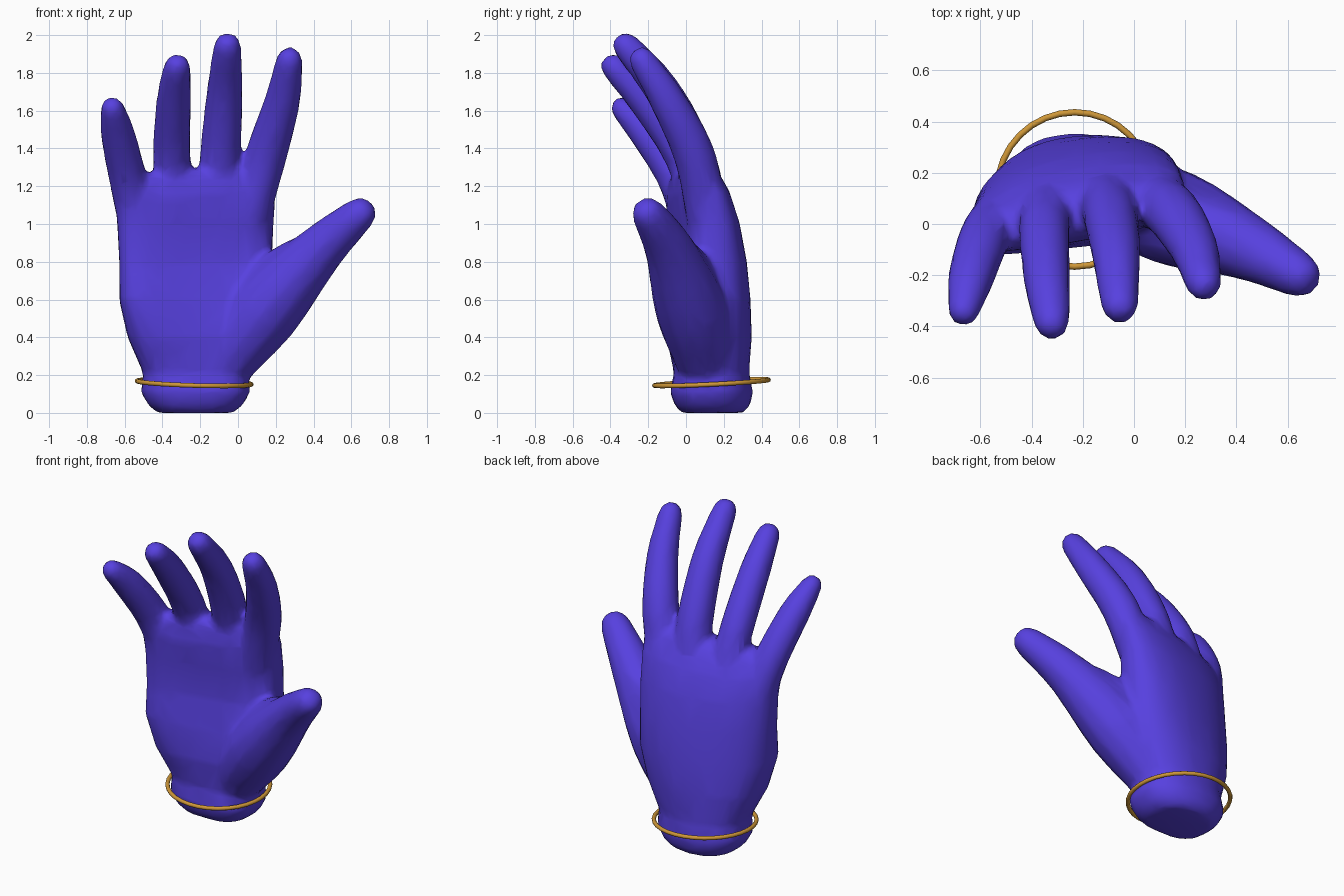
import bpy, bmesh, math
from mathutils import Vector, Euler

if "Cube" in bpy.data.objects:
    bpy.data.objects.remove(bpy.data.objects["Cube"])


def material(name, rgb):
    m = bpy.data.materials.new(name)
    m.diffuse_color = (*rgb, 1)
    m.use_nodes = True
    m.node_tree.nodes["Principled BSDF"].inputs["Base Color"].default_value = m.diffuse_color
    return m


purple = material("violet skin", (0.095, 0.052, 0.74))
gold = material("gold", (0.62, 0.31, 0.04))
TAU = 2 * math.pi


def loft(bm, rings):
    """Skin a list of closed rings and cap both ends."""
    vs = [[bm.verts.new(p) for p in r] for r in rings]
    n = len(vs[0])
    for a, b in zip(vs, vs[1:]):
        for i in range(n):
            j = (i + 1) % n
            bm.faces.new((a[i], a[j], b[j], b[i]))
    bm.faces.new(vs[0][::-1])
    bm.faces.new(vs[-1])


def smooth_path(pts, steps=3):
    """Smooth curve through (x, y, z, radius) points."""
    p = [Vector(q) for q in pts]
    p = [2 * p[0] - p[1]] + p + [2 * p[-1] - p[-2]]
    out = []
    for a, b, c, d in zip(p, p[1:], p[2:], p[3:]):
        for k in range(steps):
            t = k / steps
            out.append(0.5 * (2 * b + (c - a) * t + (2 * a - 5 * b + 4 * c - d) * t ** 2
                              + (3 * b - a - 3 * c + d) * t ** 3))
    return out + [p[-2]]


def finger(bm, *pts, n=12):
    """Tapered tube along a smooth path, with a blunt tip."""
    path = smooth_path(pts)
    cs = [q.xyz for q in path]
    rs = [q.w + 0.004 for q in path]
    d = (cs[-1] - cs[-2]).normalized()
    r = rs[-1]
    cs += [cs[-1] + d * r * 0.65, cs[-1] + d * r * 0.95]
    rs += [r * 0.78, r * 0.4]
    rings = []
    for k, (c, r) in enumerate(zip(cs, rs)):
        t = (cs[min(k + 1, len(cs) - 1)] - cs[max(k - 1, 0)]).normalized()
        u = t.cross(Vector((0, 1, 0))).normalized()
        v = t.cross(u)
        rings.append([c + r * (u * math.cos(TAU * i / n) + v * math.sin(TAU * i / n))
                      for i in range(n)])
    loft(bm, rings)


def palm(bm, sections, n=32):
    """Rounded sections: z, half x, centre y, half y; hollow, tilt and slope follow z."""
    rings = []
    for z, hx, yc, hy in sections:
        tilt = 0.075 * min(1, max(0, (z - 0.15) / 0.5))
        hollow = 0.08 * max(0, 1 - abs(z - 0.7) / 0.5)
        slope = 0.035 * min(1, max(0, (z - 0.9) / 0.25))
        ring = []
        for i in range(n):
            c, s = math.cos(TAU * i / n), math.sin(TAU * i / n)
            e = 0.9 if s > 0 else 0.7      # arched back, squarer palm side
            u = math.copysign(abs(c) ** e, c)
            v = math.copysign(abs(s) ** e, s)
            y = yc + v * hy + tilt * u
            if v < 0:
                y += hollow * (1 - u * u)
            ring.append(Vector((-0.225 + u * hx, y, z + slope * u)))
        rings.append(ring)
    loft(bm, rings)


bm = bmesh.new()

# Wrist and palm
palm(bm, [
    (0.0, .20, .14, .165),
    (0.04, .25, .14, .20),
    (0.11, .29, .135, .22),
    (0.21, .277, .135, .20),
    (0.40, .36, .11, .235),
    (0.60, .405, .095, .235),
    (0.80, .405, .10, .205),
    (1.00, .415, .09, .175),
    (1.15, .425, .065, .145),
    (1.25, .405, .045, .10),
    (1.29, .375, .035, .06),
])

# Index finger
finger(bm, (.05, .11, 1.0, .10), (.145, .05, 1.35, .108),
       (.235, -.095, 1.65, .092), (.272, -.23, 1.865, .069))
# Middle finger
finger(bm, (-.12, .13, 1.0, .10), (-.095, .05, 1.35, .106),
       (-.07, -.12, 1.7, .093), (-.056, -.315, 1.94, .071))
# Ring finger
finger(bm, (-.33, .11, 1.0, .10), (-.35, -.015, 1.36, .097),
       (-.34, -.22, 1.66, .089), (-.322, -.38, 1.83, .069))
# Little finger
finger(bm, (-.53, .03, 1.0, .10), (-.585, -.055, 1.25, .098),
       (-.637, -.21, 1.48, .088), (-.665, -.335, 1.61, .062))
# Thumb
finger(bm, (-.10, .11, .22, .14), (.14, .03, .54, .19),
       (.43, -.085, .86, .13), (.64, -.197, 1.05, .088))
# Web between thumb and palm
finger(bm, (.02, .10, .55, .16), (.24, .02, .79, .095), (.36, -.05, .86, .08))

bmesh.ops.recalc_face_normals(bm, faces=bm.faces)
me = bpy.data.meshes.new("hand")
bm.to_mesh(me)
bm.free()
me.materials.append(purple)
hand = bpy.data.objects.new("hand", me)
bpy.context.collection.objects.link(hand)

# Fuse the parts into one skin, soften the joins, keep it coarse
rm = hand.modifiers.new("fuse", 'REMESH')
rm.mode = 'VOXEL'
rm.voxel_size = 0.016
sm = hand.modifiers.new("soften", 'SMOOTH')
sm.factor = 0.5
sm.iterations = 14
dec = hand.modifiers.new("coarsen", 'DECIMATE')
dec.ratio = 0.07
bpy.context.view_layer.objects.active = hand
hand.select_set(True)
for m in ("fuse", "soften", "coarsen"):
    bpy.ops.object.modifier_apply(modifier=m)
if not hand.data.materials:
    hand.data.materials.append(purple)
bpy.ops.object.shade_smooth_by_angle(angle=math.radians(60))

# Thin loose bracelet, slightly tilted
bpy.ops.mesh.primitive_torus_add(
    major_segments=32, minor_segments=10, major_radius=0.302, minor_radius=0.0125,
    location=(-.232, .135, .16), rotation=Euler((.05, .03, 0)))
ring = bpy.context.object
ring.name = "bracelet"
ring.data.materials.append(gold)
bpy.ops.object.shade_smooth_by_angle(angle=math.radians(60))
